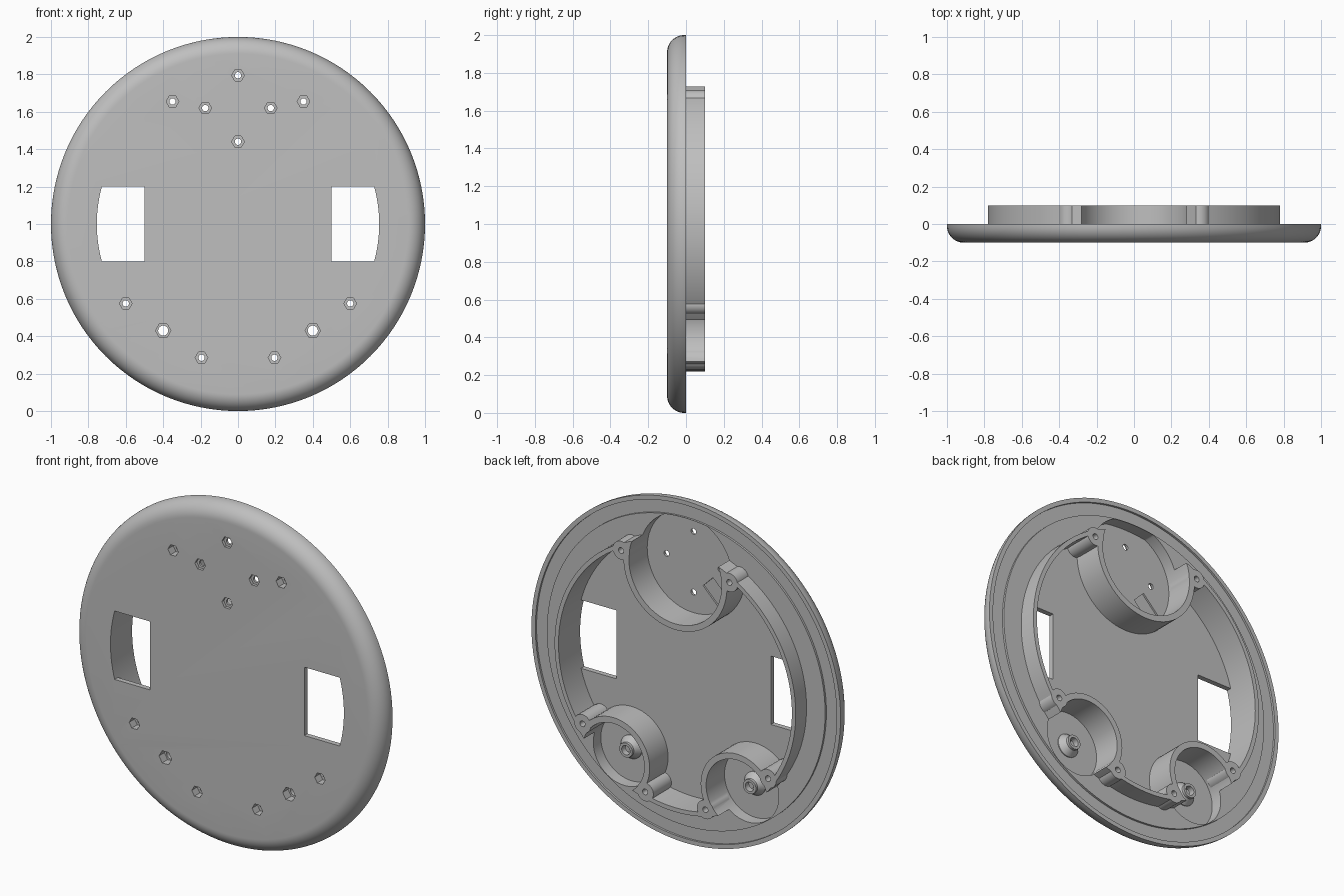
import bpy, bmesh, math
from mathutils import Matrix, Vector

cube = bpy.data.objects.get("Cube")
if cube:
    bpy.data.objects.remove(cube, do_unlink=True)

grey = bpy.data.materials.new("plain grey")
grey.use_nodes = True
grey.diffuse_color = (0.52, 0.52, 0.52, 1)
grey.node_tree.nodes["Principled BSDF"].inputs["Base Color"].default_value = (0.52, 0.52, 0.52, 1)

FLOOR = -0.07      # inner floor level; the front face is at -0.1
MIDDLE = (0, 1)


def finish(name, bm):
    bmesh.ops.recalc_face_normals(bm, faces=bm.faces)
    mesh = bpy.data.meshes.new(name)
    bm.to_mesh(mesh)
    bm.free()
    mesh.materials.append(grey)
    ob = bpy.data.objects.new(name, mesh)
    bpy.context.collection.objects.link(ob)
    return ob


def turned(name, at, profile, sides=48):
    """Solid turned about a y axis through (x, z); profile is (radius, y)."""
    bm = bmesh.new()
    rings = []
    for r, y in profile:
        angles = [math.tau * i / sides for i in range(sides)]
        rings.append([bm.verts.new((at[0] + r * math.cos(a), y, at[1] + r * math.sin(a)))
                      for a in angles])
    for a, b in zip(rings, rings[1:]):
        for i in range(sides):
            j = (i + 1) % sides
            bm.faces.new((a[i], a[j], b[j], b[i]))
    bm.faces.new(rings[0])
    bm.faces.new(rings[-1])
    return finish(name, bm)


def rod(name, at, r, y0, y1, sides=48):
    return turned(name, at, [(r, y0), (r, y1)], sides)


def box(name, centre, size, tilt=0):
    bm = bmesh.new()
    bmesh.ops.create_cube(bm, size=1)
    bm.transform(Matrix.Translation(Vector(centre)) @ Matrix.Rotation(tilt, 4, 'Y')
                 @ Matrix.Diagonal((*size, 1)))
    return finish(name, bm)


def combine(target, tools, how):
    """Apply booleans in turn and discard the tools."""
    for tool in tools:
        mod = target.modifiers.new("cut", 'BOOLEAN')
        mod.operation, mod.solver, mod.object = how, 'EXACT', tool
        bpy.context.view_layer.update()
        graph = bpy.context.evaluated_depsgraph_get()
        mesh = bpy.data.meshes.new_from_object(target.evaluated_get(graph))
        target.modifiers.clear()
        target.data = mesh
        bpy.data.objects.remove(tool, do_unlink=True)
    return target


# Layout as (x, z)
top_pocket = (0, 1.62)
wheel_pockets = [(s * 0.4, 0.43) for s in (-1, 1)]
pockets = [(top_pocket, 0.3)] + [(p, 0.2) for p in wheel_pockets]
boss_spots = [(s * x, z) for x, z in ((0.35, 1.655), (0.6, 0.575), (0.195, 0.285)) for s in (-1, 1)]
floor_spots = [(0, 1.795), (0, 1.44), (-0.175, 1.62), (0.175, 1.62)]

# Round plate with a rounded front edge and a stepped back rim
arc = [math.radians(7.5 * i) for i in range(13)]
profile = [(0.9, 0), (0.9, -0.012), (0.975, -0.012), (0.975, 0), (1, 0)]
profile += [(0.91 + 0.09 * math.cos(a), -0.01 - 0.09 * math.sin(a)) for a in arc]
plate = turned("round_plate", MIDDLE, profile, 128)

# Raised block that the wall is carved from
combine(plate, [rod("wall_block", MIDDLE, 0.78, -0.04, 0.1, 128)], 'UNION')

# Pockets, open toward the rim
cutters = []
for at, r in pockets:
    cutter = rod("pocket_cutter", at, r, FLOOR, 0.3, 64)
    combine(cutter, [rod("pocket_limit", MIDDLE, 0.898, -0.3, 0.5, 128)], 'INTERSECT')
    cutters.append(cutter)
combine(plate, cutters, 'DIFFERENCE')

# Inner cavity: keeps the floor (except at the windows), pocket walls and bosses
floor_keep = box("floor_keep", (0, FLOOR - 0.2, 1), (3, 0.4, 3))
windows = [box("window", (s * 0.7, -0.2, 1), (0.4, 1, 0.4)) for s in (-1, 1)]
combine(floor_keep, windows, 'DIFFERENCE')
cavity = rod("cavity_cutter", MIDDLE, 0.755, -0.2, 0.2, 128)
keeps = [floor_keep]
keeps += [rod("pocket_wall_keep", at, r + 0.035, -0.3, 0.4, 64) for at, r in pockets]
keeps += [rod("boss_keep", at, 0.052, -0.31, 0.41, 32) for at in boss_spots]
combine(cavity, keeps, 'DIFFERENCE')
combine(plate, [cavity], 'DIFFERENCE')

# Rounded bosses on the wall
combine(plate, [rod("boss", at, 0.054, -0.05, 0.1, 32) for at in boss_spots], 'UNION')

# Conical hubs in the two lower pockets
hub = [(0.068, FLOOR - 0.01), (0.068, FLOOR + 0.005), (0.042, FLOOR + 0.04), (0.042, FLOOR + 0.055)]
combine(plate, [turned("hub", at, hub, 32) for at in wheel_pockets], 'UNION')

# Shallow cable recess in the top pocket floor
combine(plate, [box("cable_recess", (-0.15, FLOOR, 1.47), (0.16, 0.02, 0.09), math.radians(-45))],
        'DIFFERENCE')

# Screw holes with hexagonal nut recesses on the front
for spots, hole, nut, depth in ((boss_spots, 0.017, 0.034, 0.05),
                                (floor_spots, 0.017, 0.034, 0.017),
                                (wheel_pockets, 0.027, 0.041, 0.05)):
    for at in spots:
        tools = [rod("nut_recess", at, nut, -0.2, -0.1 + depth, 6),
                 rod("screw_hole", at, hole, -0.3, 0.3, 20)]
        combine(plate, tools, 'DIFFERENCE')

plate.data.materials.clear()
plate.data.materials.append(grey)
bpy.ops.object.select_all(action='DESELECT')
plate.select_set(True)
bpy.context.view_layer.objects.active = plate
bpy.ops.object.shade_smooth_by_angle(angle=math.radians(30))
